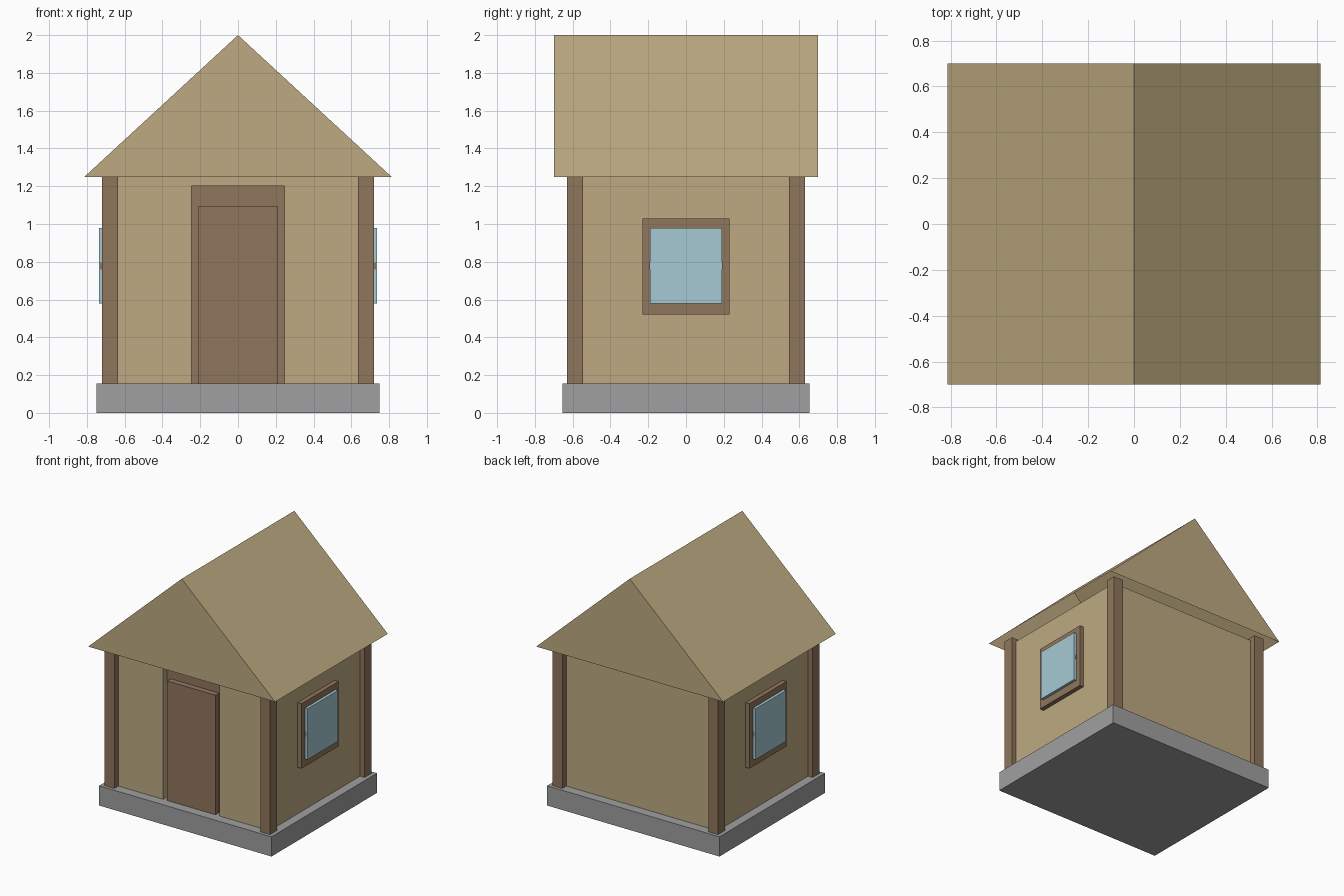
import bpy
import bmesh

cube = bpy.data.objects.get("Cube")
if cube:
    bpy.data.objects.remove(cube)


def material(name, r, g, b):
    m = bpy.data.materials.new(name)
    m.use_nodes = True
    m.diffuse_color = (r, g, b, 1)
    m.node_tree.nodes["Principled BSDF"].inputs["Base Color"].default_value = (r, g, b, 1)
    return m


STRAW = material("straw", 0.51, 0.40, 0.22)
WOOD = material("brown wood", 0.28, 0.18, 0.11)
STONE = material("grey stone", 0.35, 0.35, 0.35)
GLASS = material("pale blue glass", 0.38, 0.59, 0.66)


def add_object(name, bm, mat):
    bmesh.ops.recalc_face_normals(bm, faces=bm.faces)
    mesh = bpy.data.meshes.new(name)
    bm.to_mesh(mesh)
    bm.free()
    mesh.materials.append(mat)
    obj = bpy.data.objects.new(name, mesh)
    bpy.context.collection.objects.link(obj)
    return obj


def box(name, xs, ys, zs, mat):
    bm = bmesh.new()
    bmesh.ops.create_cube(bm, size=1)
    for v in bm.verts:
        v.co = [(a + b) / 2 + c * (b - a) for c, (a, b) in zip(v.co, (xs, ys, zs))]
    return add_object(name, bm, mat)


def prism(name, outline, y0, y1, mat, open_bottom=False):
    """Extrude an x-z outline along y."""
    bm = bmesh.new()
    face = bm.faces.new([bm.verts.new((x, y0, z)) for x, z in outline])
    new = bmesh.ops.extrude_face_region(bm, geom=[face], use_keep_orig=True)["geom"]
    for v in new:
        if isinstance(v, bmesh.types.BMVert):
            v.co.y = y1
    bmesh.ops.recalc_face_normals(bm, faces=bm.faces)
    if open_bottom:
        down = [f for f in bm.faces if f.normal.z < -0.9]
        bmesh.ops.delete(bm, geom=down, context="FACES_ONLY")
    return add_object(name, bm, mat)


BASE, EAVE = 0.155, 1.25

# Foundation and main walls
box("foundation", (-0.75, 0.75), (-0.655, 0.655), (0, BASE), STONE)
box("walls", (-0.68, 0.68), (-0.53, 0.58), (BASE, EAVE), STRAW)

# Front wall with a doorway notch
half = [(0.245, 1.2), (0.245, BASE), (0.68, BASE), (0.68, EAVE)]
prism("front_wall", half + [(-x, z) for x, z in reversed(half)], -0.58, -0.53, STRAW)

# Door set in the doorway
box("door_frame", (-0.245, 0.245), (-0.535, -0.525), (BASE, 1.2), WOOD)
box("door", (-0.21, 0.21), (-0.58, -0.53), (BASE, 1.095), WOOD)

# Corner posts and side windows
for side, sx in (("left", 1), ("right", -1)):
    for end, sy in (("front", -1), ("back", 1)):
        box(f"{end}_{side}_post", sorted((sx * 0.635, sx * 0.72)),
            sorted((sy * 0.545, sy * 0.63)), (BASE, 1.27), WOOD)
    box(f"{side}_window_frame", sorted((sx * 0.67, sx * 0.715)),
        (-0.23, 0.23), (0.52, 1.03), WOOD)
    box(f"{side}_window_pane", sorted((sx * 0.70, sx * 0.737)),
        (-0.19, 0.19), (0.58, 0.98), GLASS)
    box(f"{side}_window_bar", sorted((sx * 0.71, sx * 0.73)),
        (-0.192, 0.192), (0.76, 0.795), WOOD)

# Gabled roof, open underneath
prism("roof", [(-0.813, EAVE), (0.813, EAVE), (0, 2)], -0.70, 0.70, STRAW, open_bottom=True)
